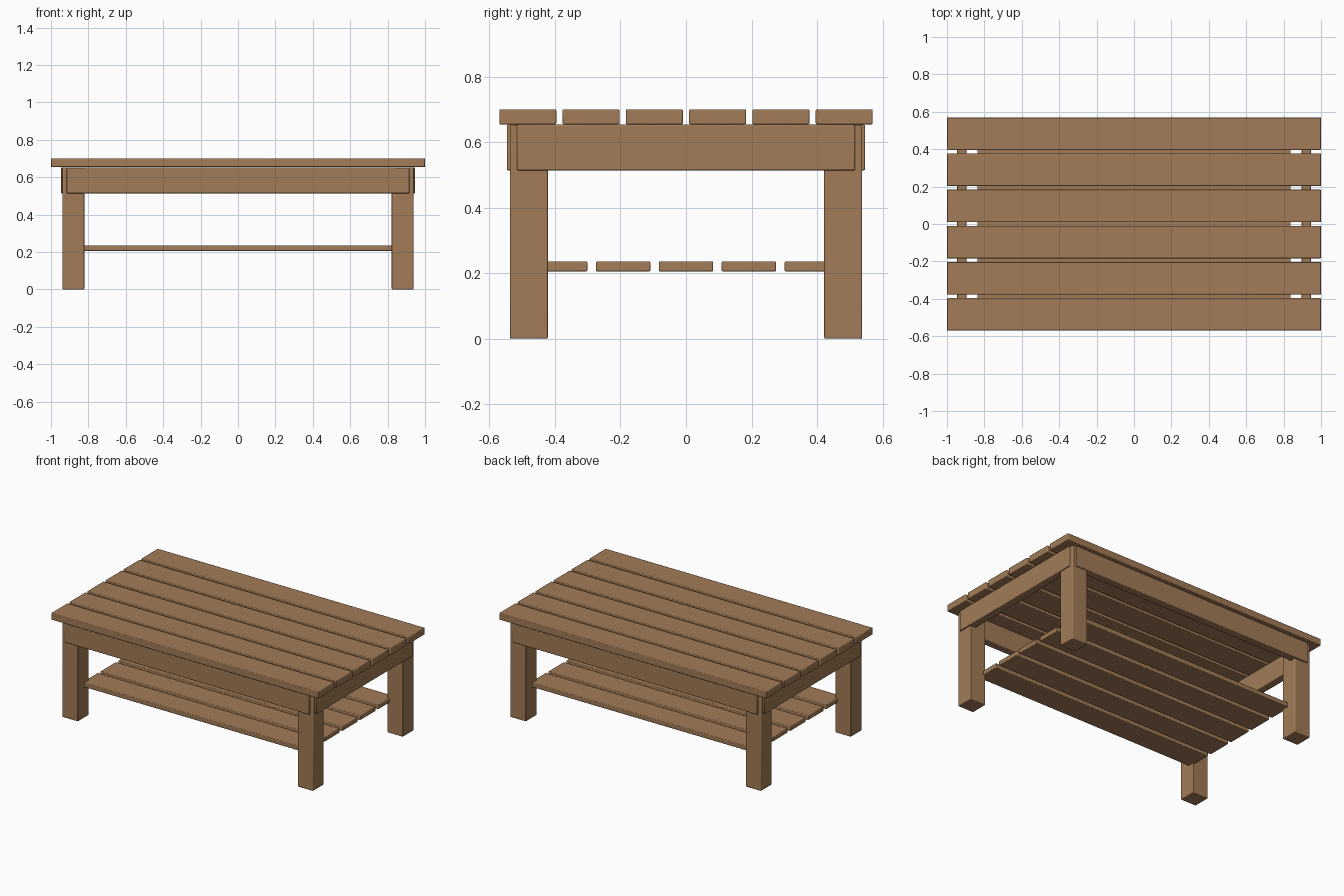
import bpy

if "Cube" in bpy.data.objects:
    bpy.data.objects.remove(bpy.data.objects["Cube"])

wood = bpy.data.materials.new("brown wood")
wood.diffuse_color = (0.36, 0.20, 0.095, 1)
wood.use_nodes = True
wood.node_tree.nodes["Principled BSDF"].inputs["Base Color"].default_value = wood.diffuse_color


def box(name, lo, hi, bevel=0.004):
    """Slightly rounded timber between two opposite corners."""
    bpy.ops.mesh.primitive_cube_add(size=1)
    ob = bpy.context.object
    ob.name = name
    for v in ob.data.vertices:
        v.co = [lo[i] + (v.co[i] + 0.5) * (hi[i] - lo[i]) for i in range(3)]
    ob.data.materials.append(wood)
    mod = ob.modifiers.new("rounded edges", 'BEVEL')
    mod.width = bevel
    mod.segments = 2
    bpy.ops.object.shade_smooth_by_angle()
    return ob


# Table top: six planks
for i in range(6):
    y = (i - 2.5) * 0.1932
    box(f"top_plank_{i + 1}", (-1, y - 0.087, 0.654), (1, y + 0.087, 0.70))

# Lower shelf: five thinner slats
for i in range(5):
    y = (i - 2) * 0.192
    box(f"shelf_slat_{i + 1}", (-0.838, y - 0.083, 0.205), (0.838, y + 0.083, 0.236))

# Four square legs
for sx, nx in ((-1, "left"), (1, "right")):
    for sy, ny in ((-1, "front"), (1, "back")):
        x, y = sx * 0.88, sy * 0.48
        box(f"{ny}_{nx}_leg", (x - 0.058, y - 0.058, 0), (x + 0.058, y + 0.058, 0.652))

# Aprons under the top
for s, n in ((-1, "front"), (1, "back")):
    box(f"{n}_apron", (-0.917, s * 0.521 - 0.026, 0.514), (0.917, s * 0.521 + 0.026, 0.653))
for s, n in ((-1, "left"), (1, "right")):
    box(f"{n}_apron", (s * 0.921 - 0.026, -0.516, 0.514), (s * 0.921 + 0.026, 0.516, 0.653))
